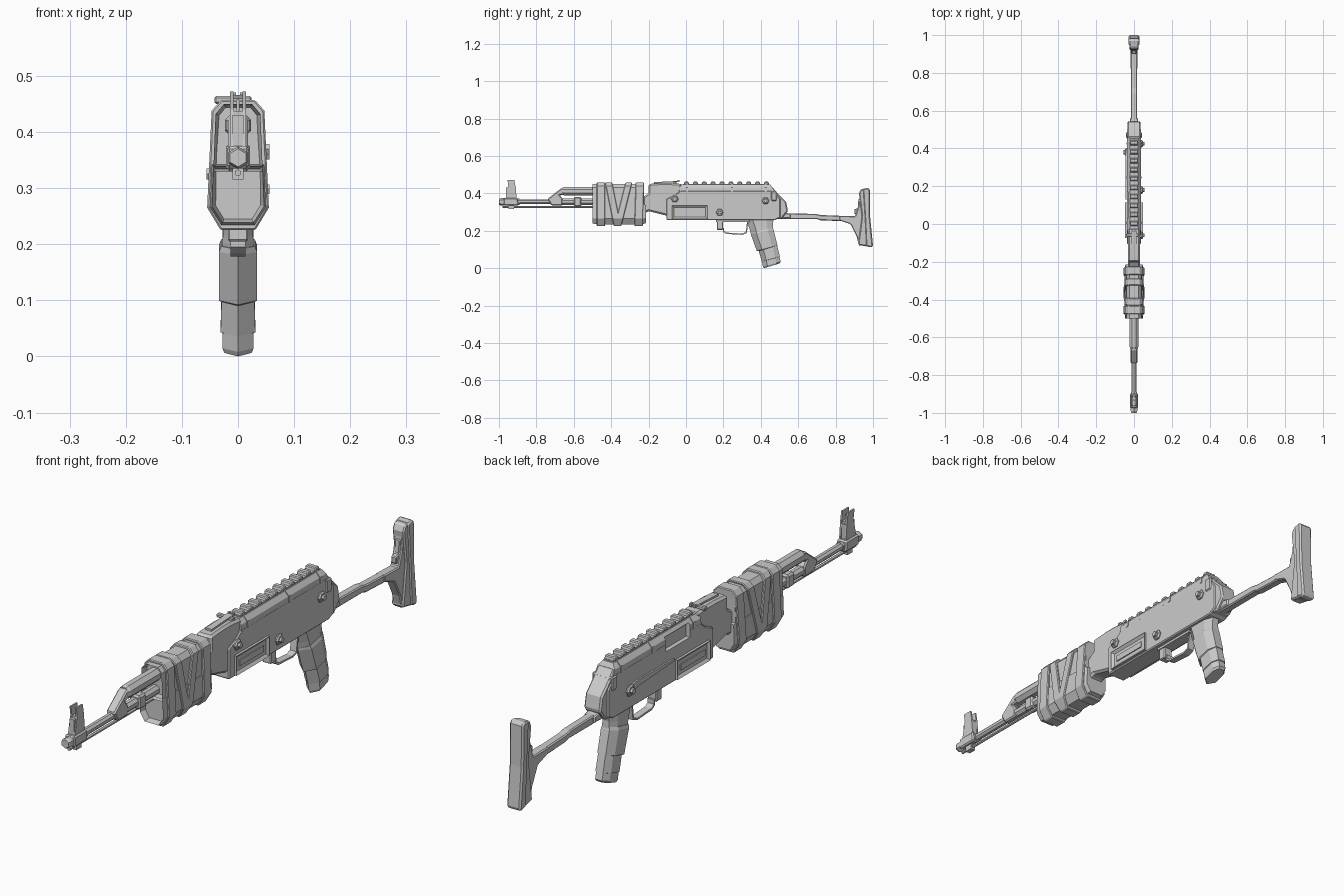
import bpy, bmesh, math
from mathutils import Vector

if "Cube" in bpy.data.objects:
    bpy.data.objects.remove(bpy.data.objects["Cube"])


def finish(name, bm, bevel=0):
    bmesh.ops.recalc_face_normals(bm, faces=bm.faces)
    me = bpy.data.meshes.new(name)
    bm.to_mesh(me)
    bm.free()
    ob = bpy.data.objects.new(name, me)
    bpy.context.collection.objects.link(ob)
    if bevel:
        m = ob.modifiers.new("chamfer", "BEVEL")
        m.width, m.segments, m.limit_method = bevel, 1, "ANGLE"
        m.angle_limit = math.radians(40)
    return ob


def loft(name, rings, bevel=0, front_inset=None):
    """Skin equal-length rings of 3D points, capping both ends."""
    bm = bmesh.new()
    rows = [[bm.verts.new(p) for p in r] for r in rings]
    n = len(rows[0])
    for a, b in zip(rows, rows[1:]):
        for i in range(n):
            bm.faces.new((a[i], a[(i + 1) % n], b[(i + 1) % n], b[i]))
    cap = bm.faces.new(rows[0][::-1])
    bm.faces.new(rows[-1])
    bmesh.ops.recalc_face_normals(bm, faces=bm.faces)
    if front_inset:
        r = bmesh.ops.inset_individual(bm, faces=[cap], thickness=front_inset[0])
        for v in cap.verts:
            v.co.y += front_inset[1]
    return finish(name, bm, bevel)


def prism(name, yz, w, x=0, bevel=0, inset=None):
    """Extrude a side profile across x, optionally recessing both sides."""
    bm = bmesh.new()
    a = [bm.verts.new((x - w, y, z)) for y, z in yz]
    b = [bm.verts.new((x + w, y, z)) for y, z in yz]
    n = len(yz)
    caps = [bm.faces.new(a), bm.faces.new(b[::-1])]
    for i in range(n):
        bm.faces.new((a[i], b[i], b[(i + 1) % n], a[(i + 1) % n]))
    bmesh.ops.recalc_face_normals(bm, faces=bm.faces)
    if inset:
        bmesh.ops.inset_individual(bm, faces=caps, thickness=inset[0])
        for f, s in zip(caps, (1, -1)):
            for v in f.verts:
                v.co.x += s * inset[1]
    return finish(name, bm, bevel)


def box(name, y0, y1, z0, z1, w, x=0, **k):
    return prism(name, [(y0, z0), (y1, z0), (y1, z1), (y0, z1)], w, x, **k)


def tube(name, stations, z, sides=8):
    """Low-poly turned part along y from (y, radius) stations."""
    ang = [2 * math.pi * (i + 0.5) / sides for i in range(sides)]
    return loft(name, [[(r * math.cos(a), y, z + r * math.sin(a)) for a in ang]
                       for y, r in stations])


def mirror_xz(half):
    return half + [(-x, z) for x, z in half[::-1]]


def bolt(name, side, y, z, r, x):
    def ring(rad, px, n=6):
        return [(side * px, y + rad * math.cos(math.tau * i / n),
                 z + rad * math.sin(math.tau * i / n)) for i in range(n)]
    loft(name, [ring(r, x - .01), ring(r, x + .004), ring(r * .75, x + .009),
                ring(r * .5, x + .009), ring(r * .5, x + .018)])


# Barrel, muzzle, rod and gas system
tube("barrel", [(-.9, .014), (-.68, .014), (-.67, .018), (-.1, .018)], .355)
tube("muzzle", [(-1, .016), (-.99, .02), (-.965, .02), (-.96, .017), (-.89, .017)], .354, 6)
tube("cleaning_rod", [(-.98, .006), (-.4, .006)], .327, 6)
prism("gas_block", [(-.74, .37), (-.67, .425), (-.64, .432), (-.64, .395), (-.675, .39),
                    (-.66, .372), (-.66, .335), (-.72, .335)], .018, bevel=.005)
tube("gas_tube", [(-.66, .021), (-.65, .025), (-.48, .025)], .412)
box("barrel_band", -.60, -.56, .33, .38, .021, bevel=.006)

# Front sight
prism("front_sight_base", [(-.975, .335), (-.895, .335), (-.9, .375), (-.975, .375)], .02, bevel=.005)
box("bayonet_lug", -.95, -.92, .315, .34, .01)
for s in (-1, 1):
    prism("front_sight_ear", [(-.965, .37), (-.905, .37), (-.912, .44), (-.918, .472),
                              (-.955, .472), (-.95, .44)], .003, s * .011)
box("front_sight_web_front", -.962, -.948, .37, .43, .01)
box("front_sight_web_rear", -.925, -.91, .37, .43, .01)
box("front_sight_bridge", -.95, -.915, .42, .437, .01)
tube("front_sight_post", [(-.938, .004), (-.928, .004)], .455, 6)
box("front_sight_pin", -.936, -.93, .43, .458, .003)

# Handguard cores with recessed front ends
upper = mirror_xz([(.025, .45), (.04, .432), (.044, .33)])
lower = mirror_xz([(.047, .342), (.05, .265), (.03, .234)])
loft("upper_handguard", [[(x, y, z) for x, z in upper] for y in (-.5, -.225)], front_inset=(.009, .03))
loft("lower_handguard", [[(x * k, y, .3 + (z - .3) * k) for x, z in lower]
                         for y, k in ((-.5, .93), (-.475, 1), (-.235, 1), (-.215, .9))],
     front_inset=(.009, .03))
# Wrapped bands: straight and slanted slabs around the handguard
wrap = mirror_xz([(.03, .457), (.047, .438), (.055, .265), (.031, .225)])
for yc, w, k in ((-.455, .045, 0), (-.39, .038, -.2), (-.335, .036, .25), (-.25, .045, .03)):
    loft("wrap_band", [[(x, yc + d + k * (z - .34), z) for x, z in wrap]
                       for d in (-w / 2, w / 2)], bevel=.003)

# Rear sight block and sight leaf
prism("rear_sight_block", [(-.23, .29), (-.2, .305), (-.1, .28), (-.06, .28), (-.02, .45),
                           (-.09, .455), (-.13, .455), (-.2, .45), (-.2, .40), (-.23, .38)],
      .031, bevel=.008)
prism("sight_leaf", [(-.17, .452), (-.04, .461), (-.04, .466), (-.17, .46)], .012)
box("sight_slider", -.066, -.05, .45, .464, .033, -.009, bevel=.003)
for s in (-1, 1):
    box("sight_notch", -.045, -.035, .46, .47, .004, s * .008)

# Receiver with angled rear, top cover and side cut
body = prism("receiver", [(-.105, .257), (.475, .257), (.505, .272), (.505, .37), (.46, .415),
                          (-.03, .415), (-.06, .39), (-.105, .37)], .038, bevel=.004)
prof = mirror_xz([(.022, .447), (.036, .43), (.038, .408)])
cover = loft("top_cover", [[(x, y, z) for x, z in prof] for y in (-.035, .44)]
             + [[(x * .95, .475 - (z - .408) * .6, z) for x, z in prof]])
cutter = box("port_cutter", .03, .17, .385, .436, .03, -.052)
cutter.hide_render = True
cutter.hide_viewport = True
for o in (body, cover):
    m = o.modifiers.new("port", "BOOLEAN")
    m.operation, m.object, m.solver = "DIFFERENCE", cutter, "EXACT"
prism("rear_trunnion", [(.48, .262), (.51, .262), (.545, .305), (.535, .355), (.49, .40),
                        (.46, .435), (.44, .40)], .034, bevel=.006)
box("rear_latch", .455, .485, .36, .41, .042, bevel=.004)
for y in (.0, .24, .42):
    loft("cover_rib", [[(x * 1.06, y + d, z + .002) for x, z in prof] for d in (0, .012)])

# Top rail with teeth
box("rail_base", -.015, .445, .44, .451, .018)
for i in range(10):
    y = -.012 + i * .0475
    prism("rail_tooth", [(y, .448), (y + .029, .448), (y + .025, .462), (y + .004, .462)], .021, bevel=.003)

# Side frames, lever and bolts
box("side_frame", -.075, .115, .263, .335, .047, inset=(.014, .008))
box("side_panel_bar", -.05, .09, .288, .31, .043)
prism("selector_lever", [(.13, .338), (.34, .325), (.39, .31), (.39, .34), (.34, .348), (.13, .346)], .004, -.04)
for y, z in ((-.06, .37), (.18, .298), (.425, .36)):
    bolt("side_bolt", 1, y, z, .02, .038)
bolt("selector_bolt", -1, .38, .325, .022, .038)

# Magazine catch and trigger guard
prism("magazine_catch", [(.165, .26), (.165, .205), (.197, .205), (.197, .26)], .018, bevel=.003)
prism("trigger_guard", [(.197, .215), (.197, .195), (.215, .183), (.30, .178), (.325, .187), (.335, .26),
                        (.328, .26), (.319, .192), (.298, .185), (.218, .19), (.204, .199), (.204, .215)], .013)
box("guard_plate", .16, .34, .248, .26, .022)

# Pistol grip: three flared segments, pointed at the front
def grip_ring(front, back, w):
    f, b = Vector((0, *front)), Vector((0, *back))
    return [f.lerp(b, t) + Vector((w * u, 0, 0)) for t, u in
            ((0, 0), (.25, 1), (.75, 1), (1, .5), (1, -.5), (.75, -1), (.25, -1))]


loft("grip_upper", [grip_ring((.32, .258), (.468, .258), .026), grip_ring((.34, .21), (.464, .235), .027),
                    grip_ring((.357, .155), (.468, .19), .029)])
loft("grip_middle", [grip_ring((.345, .19), (.464, .215), .03), grip_ring((.347, .18), (.468, .205), .034),
                     grip_ring((.378, .092), (.489, .122), .034), grip_ring((.385, .09), (.485, .12), .03)])
loft("grip_lower", [grip_ring((.385, .105), (.484, .135), .029), grip_ring((.405, .036), (.502, .062), .031),
                    grip_ring((.41, .036), (.498, .06), .029)])
loft("grip_base", [grip_ring((.405, .045), (.497, .07), .028), grip_ring((.411, .008), (.506, .034), .028),
                   grip_ring((.417, 0), (.5, .025), .024)])

# Folding stock arm, flared end and butt plate
prism("stock_arm", [(.5, .262), (.7, .262), (.72, .256), (.86, .25), (.88, .262), (.87, .278),
                    (.72, .284), (.69, .29), (.54, .293), (.5, .31)], .016, bevel=.004)
prism("stock_flare", [(.82, .255), (.88, .235), (.912, .17), (.925, .12), (.955, .12), (.955, .40),
                      (.93, .40), (.922, .33), (.905, .278), (.82, .28)], .018, bevel=.004)
prism("stock_hinge", [(.5, .265), (.56, .268), (.56, .29), (.5, .305)], .022, bevel=.004)
prism("butt_frame", [(.92, .125), (.97, .115), (.965, .425), (.935, .422), (.925, .40), (.94, .28),
                     (.93, .2)], .024, bevel=.005)
prism("butt_pad", [(.962, .118), (.99, .11), (1.0, .118), (.985, .27), (.983, .418), (.974, .43),
                   (.945, .424), (.955, .27)], .028, bevel=.006)
prism("butt_latch", [(.9, .29), (.935, .28), (.935, .37), (.922, .37), (.918, .32), (.9, .315)], .01, bevel=.003)
